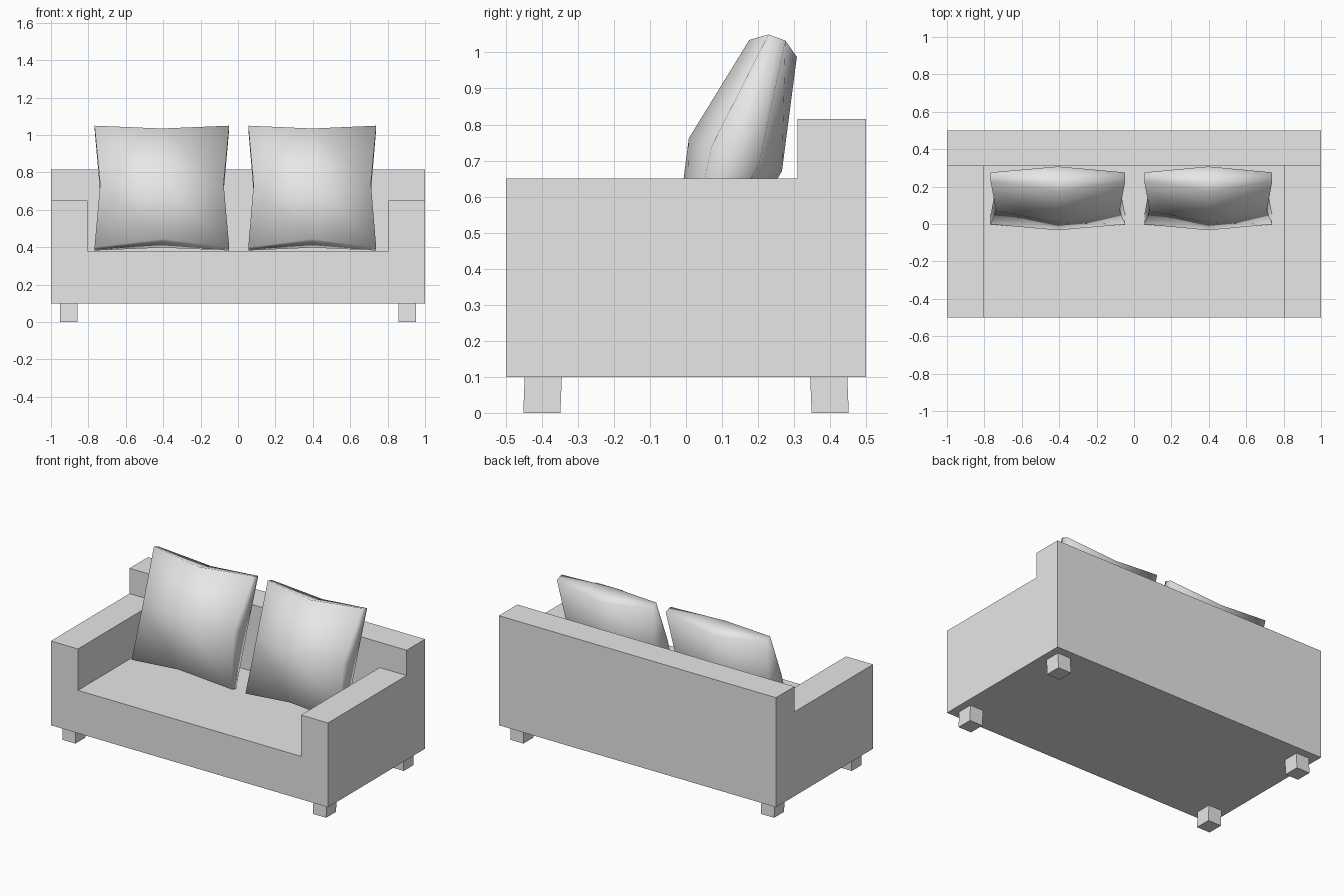
import bpy
import bmesh
from math import radians
from mathutils import Matrix, Vector

if "Cube" in bpy.data.objects:
    bpy.data.objects.remove(bpy.data.objects["Cube"], do_unlink=True)

GREY = (0.8, 0.8, 0.8, 1)
fabric = bpy.data.materials.new("light_grey")
fabric.use_nodes = True
fabric.diffuse_color = GREY
fabric.node_tree.nodes["Principled BSDF"].inputs["Base Color"].default_value = GREY


def finish(name, bm):
    bmesh.ops.recalc_face_normals(bm, faces=bm.faces)
    mesh = bpy.data.meshes.new(name)
    bm.to_mesh(mesh)
    bm.free()
    mesh.materials.append(fabric)
    obj = bpy.data.objects.new(name, mesh)
    bpy.context.collection.objects.link(obj)
    return obj


def extrude_profile(name, points, y0, y1):
    """Extrude an outline in the xz plane from y0 to y1."""
    bm = bmesh.new()
    front = [bm.verts.new((x, y0, z)) for x, z in points]
    back = [bm.verts.new((x, y1, z)) for x, z in points]
    bm.faces.new(front)
    bm.faces.new(back)
    for i in range(len(points)):
        j = (i + 1) % len(points)
        bm.faces.new((front[i], front[j], back[j], back[i]))
    return finish(name, bm)


# Seat and arms share one U-shaped outline; the backrest closes the rear
BASE, SEAT, ARM, TOP = 0.1, 0.38, 0.65, 0.815
INNER, REAR = 0.805, 0.31
half = [(1, BASE), (1, ARM), (INNER, ARM), (INNER, SEAT)]
outline = half + [(-x, z) for x, z in reversed(half)]
extrude_profile("seat_and_arms", outline, -0.5, REAR)
extrude_profile("backrest", [(-1, BASE), (1, BASE), (1, TOP), (-1, TOP)], REAR, 0.5)


# Legs, splayed slightly outward at the foot
def leg(name, sx, sy):
    bm = bmesh.new()
    bmesh.ops.create_cube(bm, size=1)
    for v in bm.verts:
        splay = 0.004 if v.co.z < 0 else 0
        v.co = (sx * 0.905 + v.co.x * 0.095,
                sy * (0.396 + splay) + v.co.y * 0.103,
                (v.co.z + 0.5) * BASE)
    finish(name, bm)


for side, sx in (("left", 1), ("right", -1)):
    for end, sy in (("front", -1), ("back", 1)):
        leg(f"{end}_{side}_leg", sx, sy)


# Plump cushions: thick in the middle, pinched rims, pointed corners
def cushion(name, x, width):
    bm = bmesh.new()
    bmesh.ops.create_cube(bm, size=2)
    bmesh.ops.subdivide_edges(bm, edges=bm.edges[:], cuts=1, use_grid_fill=True)
    depth = (0.137, 0.07, 0.025)
    lean = Matrix.Rotation(radians(-19.5), 3, "X")
    for v in bm.verts:
        u, d, w = (round(c) for c in v.co)
        corner = abs(u) + abs(w) == 2
        local = Vector((u * (0.36 if corner else 0.33) * width,
                        d * depth[abs(u) + abs(w)],
                        w * (0.345 if corner else 0.313)))
        v.co = lean @ local + Vector((x, 0.137, 0.716))
    finish(name, bm).data.shade_smooth()


cushion("right_cushion", -0.407, 1)
cushion("left_cushion", 0.397, 0.95)
